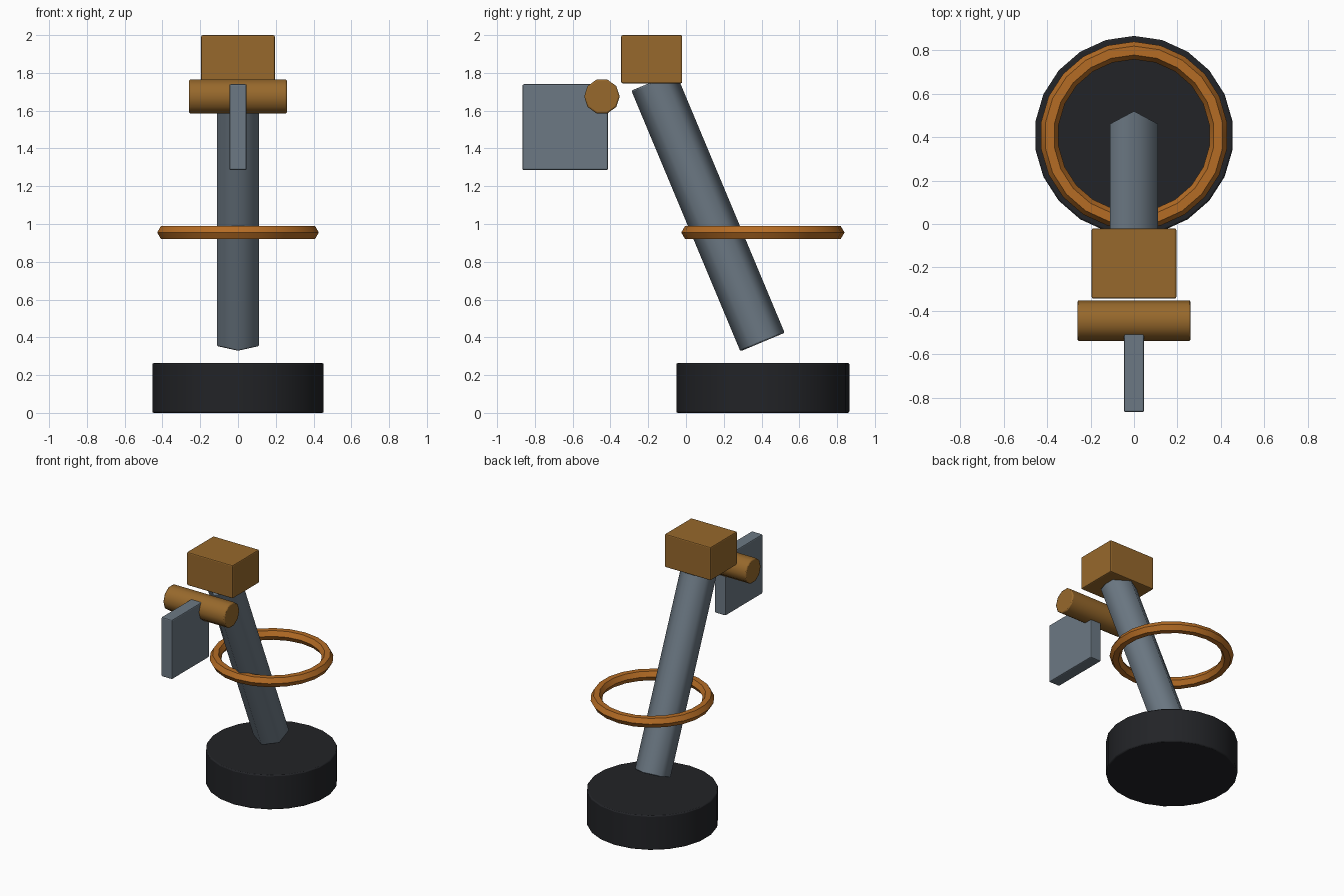
import bpy
from math import radians, atan2, hypot

if "Cube" in bpy.data.objects:
    bpy.data.objects.remove(bpy.data.objects["Cube"])


def material(name, rgb):
    m = bpy.data.materials.new(name)
    m.diffuse_color = (*rgb, 1)
    m.use_nodes = True
    m.node_tree.nodes["Principled BSDF"].inputs["Base Color"].default_value = m.diffuse_color
    return m


DARK = material("dark", (0.016, 0.017, 0.02))
BROWN = material("brown", (0.31, 0.14, 0.025))
ORANGE = material("orange", (0.46, 0.15, 0.018))
SLATE = material("slate", (0.15, 0.19, 0.23))


def finish(name, mat, smooth=None, bevel=0.008):
    ob = bpy.context.object
    ob.name = name
    ob.data.materials.append(mat)
    bpy.ops.object.transform_apply(location=False, rotation=True, scale=True)
    if smooth:
        bpy.ops.object.shade_smooth_by_angle(angle=radians(smooth))
    if bevel:
        b = ob.modifiers.new("Bevel", 'BEVEL')
        b.width = bevel
        b.segments = 2
        b.limit_method = 'ANGLE'
        b.angle_limit = radians(75)
    return ob


def prism(name, mat, sides, radius, depth, loc, rot=(0, 0, 0)):
    bpy.ops.mesh.primitive_cylinder_add(vertices=sides, radius=radius, depth=depth,
                                        location=loc, rotation=rot)
    return finish(name, mat, 65)


def box(name, mat, lo, hi):
    bpy.ops.mesh.primitive_cube_add(size=1, location=[(a + b) / 2 for a, b in zip(lo, hi)])
    bpy.context.object.scale = [b - a for a, b in zip(lo, hi)]
    return finish(name, mat)


# Round base
prism("base", DARK, 22, 0.458, 0.264, (0, 0.407, 0.132))

# Leaning hexagonal post, between its lower and upper centres
(y0, z0), (y1, z1) = (0.405, 0.375), (-0.172, 1.755)
prism("post", SLATE, 6, 0.127, hypot(y1 - y0, z1 - z0),
      (0, (y0 + y1) / 2, (z0 + z1) / 2), (atan2(y0 - y1, z1 - z0), 0, 0))

# Horizontal ring around the post
bpy.ops.mesh.primitive_torus_add(major_segments=22, minor_segments=6, major_radius=0.391,
                                 minor_radius=0.041, location=(0, 0.407, 0.955),
                                 rotation=(0, 0, radians(90)))
finish("ring", ORANGE, 30, bevel=0)

# Block on top of the post
box("head_block", BROWN, (-0.195, -0.343, 1.745), (0.195, -0.02, 2.0))

# Cross roller in front of the block
prism("roller", BROWN, 10, 0.094, 0.52, (0, -0.445, 1.675), (0, radians(90), 0))

# Thin upright plate hanging from the roller
box("plate", SLATE, (-0.046, -0.866, 1.285), (0.046, -0.413, 1.74))
